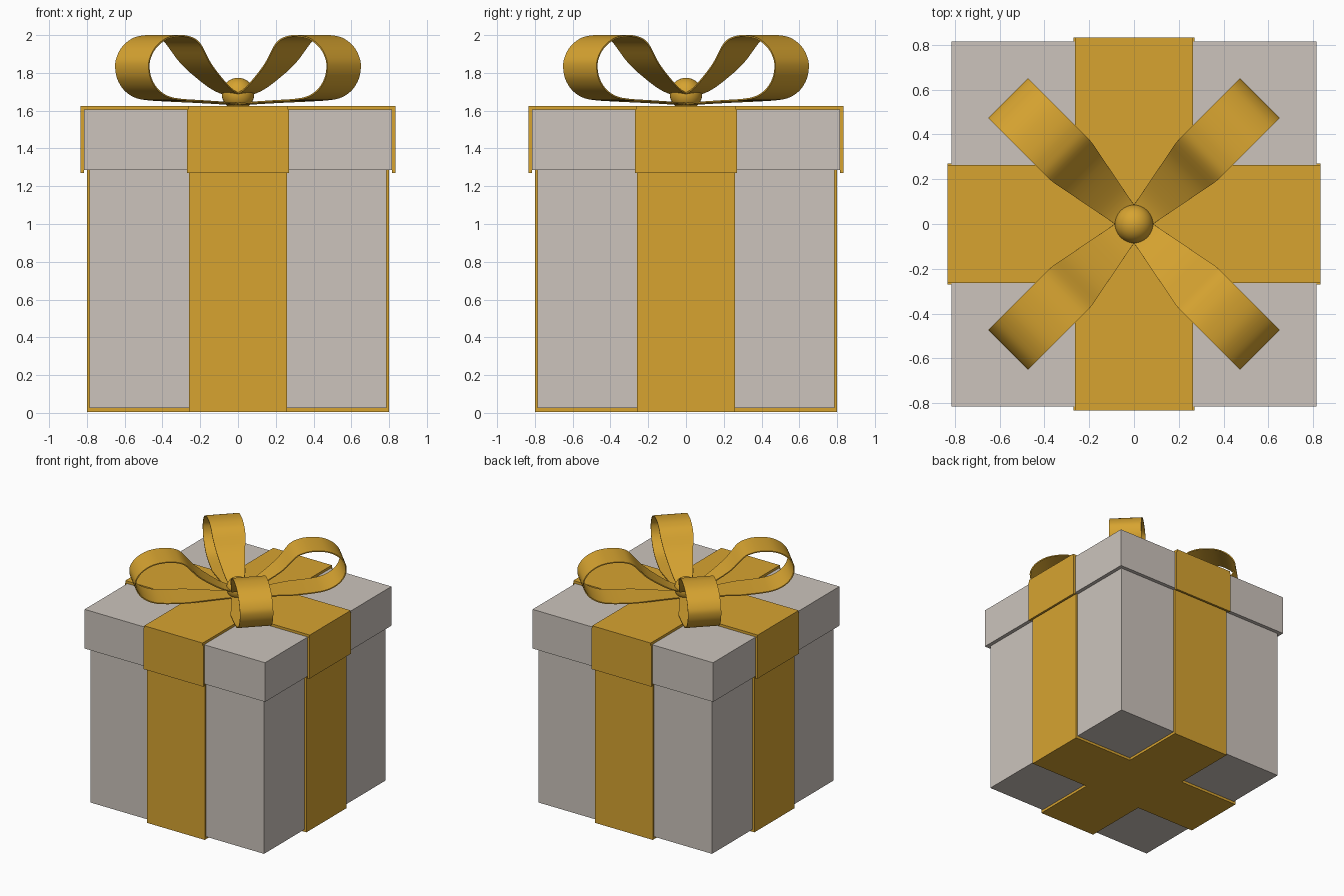
import bpy, bmesh, math
from mathutils import Vector, Matrix

if "Cube" in bpy.data.objects:
    bpy.data.objects.remove(bpy.data.objects["Cube"])


def material(name, col):
    m = bpy.data.materials.new(name)
    m.diffuse_color = (*col, 1)
    m.use_nodes = True
    m.node_tree.nodes["Principled BSDF"].inputs["Base Color"].default_value = m.diffuse_color
    return m


GREY = material("warm_grey", (0.604, 0.552, 0.503))
GOLD = material("gold", (0.68, 0.37, 0.030))


def finish(name, bm, mat):
    bmesh.ops.recalc_face_normals(bm, faces=bm.faces)
    me = bpy.data.meshes.new(name)
    bm.to_mesh(me)
    bm.free()
    me.materials.append(mat)
    ob = bpy.data.objects.new(name, me)
    bpy.context.collection.objects.link(ob)
    return ob


def prism(bm, outline, z0, z1):
    """Upright prism from an xy outline."""
    f = bm.faces.new([bm.verts.new((x, y, z0)) for x, y in outline])
    r = bmesh.ops.extrude_face_region(bm, geom=[f])
    for v in r["geom"]:
        if isinstance(v, bmesh.types.BMVert):
            v.co.z = z1


def rect(x0, x1, y0, y1):
    return [(x0, y0), (x1, y0), (x1, y1), (x0, y1)]


def cross(w, l):
    arm = [(w, w), (w, -w)]  # rotated below into a 12-point plus sign
    pts = []
    for k in range(4):
        a = Matrix.Rotation(k * math.pi / 2, 2)
        pts += [a @ Vector(p) for p in ((l, -w), (l, w), (w, w))]
    return [(p.x, p.y) for p in pts]


def box(name, h, z0, z1):
    bm = bmesh.new()
    prism(bm, rect(-h, h, -h, h), z0, z1)
    finish(name, bm, GREY)


def ribbon(name, w, w_side, inner, outer, plate, side):
    """Cross-shaped plate plus four flaps down the sides."""
    bm = bmesh.new()
    prism(bm, cross(w, outer), *plate)
    for k in range(4):
        a = Matrix.Rotation(k * math.pi / 2, 2)
        pts = [a @ Vector(p) for p in rect(-w_side, w_side, -outer, -inner)]
        prism(bm, [(p.x, p.y) for p in pts], *side)
    finish(name, bm, GOLD)


# Box, lid and the ribbons around each
box("box_body", 0.785, 0.025, 1.30)
box("lid", 0.815, 1.285, 1.605)
ribbon("body_ribbon", 0.26, 0.26, 0.785, 0.80, (0.004, 0.025), (0.025, 1.285))
ribbon("lid_ribbon", 0.264, 0.27, 0.815, 0.833, (1.605, 1.625), (1.27, 1.605))

# Bow: one loop profile (distance from centre, height), swept across its width
PROFILE = [(0.0, 1.68), (0.1, 1.71), (0.195, 1.765), (0.314, 1.855), (0.41, 1.96),
           (0.48, 1.992), (0.56, 2.0), (0.66, 1.985), (0.74, 1.94), (0.783, 1.885),
           (0.795, 1.835), (0.78, 1.77), (0.73, 1.71), (0.65, 1.67), (0.55, 1.655),
           (0.4, 1.648), (0.2, 1.64), (0.0, 1.63)]


def smooth_path(pts, n=4):
    """Catmull-Rom through the points."""
    p = [Vector(q) for q in pts]
    p = [2 * p[0] - p[1]] + p + [2 * p[-1] - p[-2]]
    out = []
    for i in range(1, len(p) - 2):
        a, b, c, d = p[i - 1:i + 3]
        for k in range(n):
            t = k / n
            out.append(0.5 * (2 * b + (c - a) * t + (2 * a - 5 * b + 4 * c - d) * t * t
                              + (3 * b - a - 3 * c + d) * t ** 3))
    return out + [p[-2]]


def half_width(r):
    return min(0.125, max(0.06, 0.06 + (r - 0.06) * 0.195))


path = smooth_path(PROFILE)
T = 0.008  # ribbon thickness, laid inward
for k, name in enumerate(("back_right", "back_left", "front_left", "front_right")):
    bm = bmesh.new()
    rings = []
    for i, p in enumerate(path):
        t = (path[min(i + 1, len(path) - 1)] - path[max(i - 1, 0)]).normalized()
        q = p + Vector((t.y, -t.x)) * T
        w = half_width(p.x)
        rings.append([bm.verts.new(c) for c in ((p.x, -w, p.y), (p.x, w, p.y),
                                                (q.x, w, q.y), (q.x, -w, q.y))])
    for a, b in zip(rings, rings[1:]):
        for j in range(4):
            bm.faces.new((a[j], a[(j + 1) % 4], b[(j + 1) % 4], b[j]))
    bm.faces.new(rings[0])
    bm.faces.new(rings[-1])
    bm.transform(Matrix.Rotation(math.pi / 4 + k * math.pi / 2, 4, "Z"))
    ob = finish("bow_loop_" + name, bm, GOLD)
    ob.data.shade_smooth()
    ob.data.set_sharp_from_angle(angle=math.radians(40))

# Round knot in the middle
bm = bmesh.new()
bmesh.ops.create_uvsphere(bm, u_segments=32, v_segments=16, radius=0.086,
                          matrix=Matrix.Translation((0, 0, 1.688)))
knot = finish("bow_knot", bm, GOLD)
knot.data.shade_smooth()
